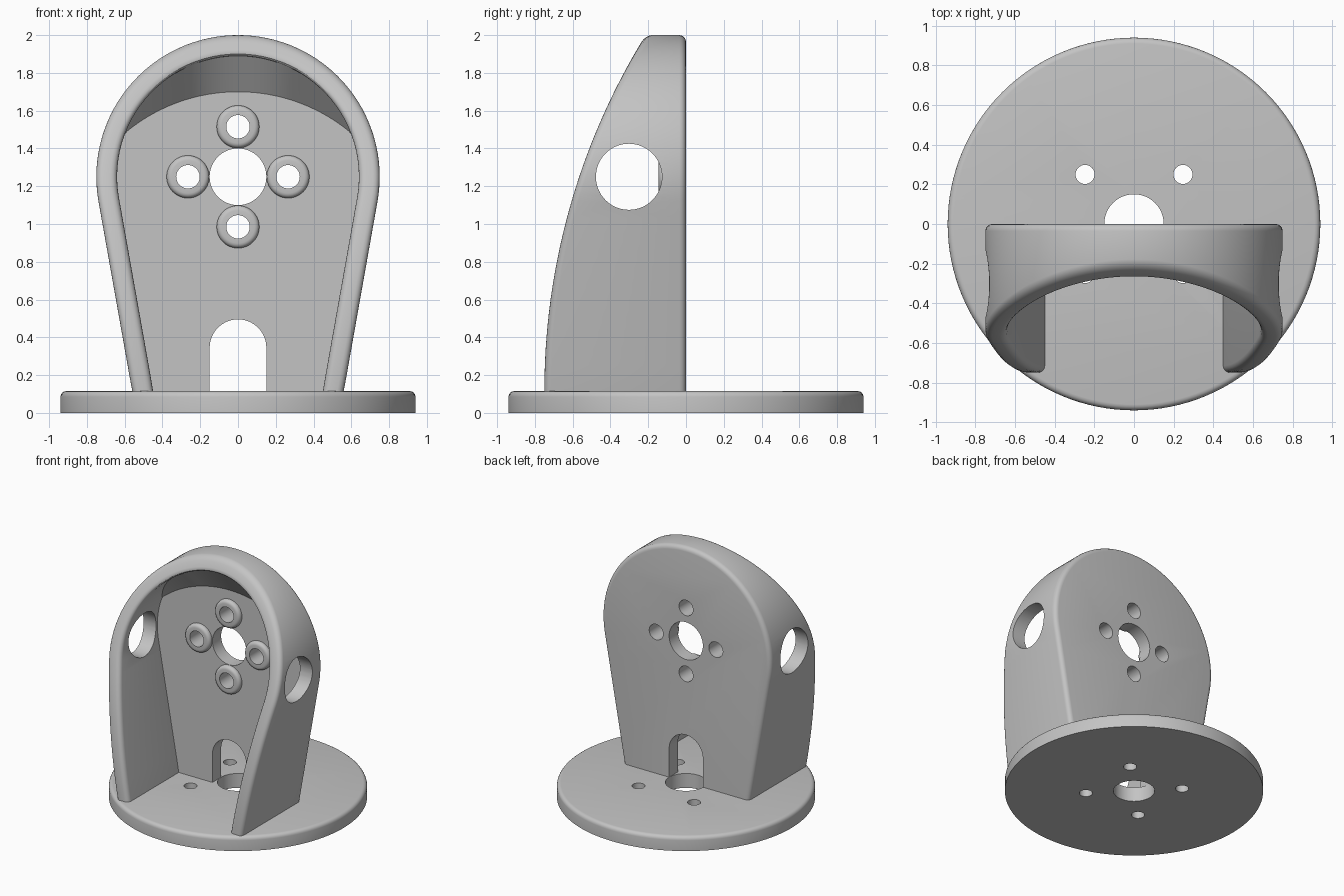
import bpy, bmesh
from math import sin, cos, pi, sqrt, radians
from mathutils import Matrix, Vector

cube = bpy.data.objects.get("Cube")
if cube:
    bpy.data.objects.remove(cube, do_unlink=True)

grey = bpy.data.materials.new("matte_grey")
grey.use_nodes = True
tone = (0.55, 0.55, 0.55, 1)
grey.diffuse_color = tone
grey.node_tree.nodes["Principled BSDF"].inputs["Base Color"].default_value = tone

BASE_TOP = 0.115
PLATE = 0.11      # back plate thickness
WALL = 0.11       # hood wall thickness
ROUND = 0.035     # hood edge rounding
HUB_Z, HUB_R = 1.25, 0.75
STEPS = 4


def make_object(name, bm):
    bmesh.ops.recalc_face_normals(bm, faces=bm.faces)
    mesh = bpy.data.meshes.new(name)
    bm.to_mesh(mesh)
    bm.free()
    mesh.materials.append(grey)
    obj = bpy.data.objects.new(name, mesh)
    bpy.context.collection.objects.link(obj)
    return obj


def disc(name, radius, start, end, axis="Z", rounding=0, centre=(0, 0, 0), segs=64):
    """Cylinder along an axis from start to end, with the end rim rounded."""
    bm = bmesh.new()
    bmesh.ops.create_cone(bm, cap_ends=True, segments=segs, radius1=radius,
                          radius2=radius, depth=abs(end - start))
    if rounding:
        rim = [e for e in bm.edges if all(v.co.z > 0 for v in e.verts)]
        bmesh.ops.bevel(bm, geom=rim, offset=rounding, segments=STEPS,
                        profile=0.5, affect="EDGES")
    direction = {"X": Vector((1, 0, 0)), "Y": Vector((0, 1, 0)), "Z": Vector((0, 0, 1))}[axis]
    aim = direction if end > start else -direction
    turn = Vector((0, 0, 1)).rotation_difference(aim).to_matrix().to_4x4()
    place = Matrix.Translation(Vector(centre) + direction * (start + end) / 2)
    bmesh.ops.transform(bm, matrix=place @ turn, verts=bm.verts)
    return make_object(name, bm)


def cut(target, cutter):
    cutter.hide_render = True
    mod = target.modifiers.new("cut", "BOOLEAN")
    mod.operation, mod.solver, mod.object = "DIFFERENCE", "EXACT", cutter
    bpy.context.view_layer.objects.active = target
    bpy.ops.object.modifier_apply(modifier=mod.name)
    bpy.data.objects.remove(cutter, do_unlink=True)


def smooth(obj):
    bpy.ops.object.select_all(action="DESELECT")
    obj.select_set(True)
    bpy.context.view_layer.objects.active = obj
    bpy.ops.object.shade_smooth_by_angle(angle=radians(30))


# Round base with a central hole and four screw holes
base = disc("base_disc", 0.94, 0, BASE_TOP, rounding=0.03, segs=128)
cut(base, disc("base_bore", 0.15, -0.1, 0.3))
for sx in (-1, 1):
    for sy in (-1, 1):
        cut(base, disc("base_screw", 0.048, -0.1, 0.3,
                       centre=(sx * 0.247, sy * 0.25, 0), segs=32))
smooth(base)


# Hood: a rounded wall section swept along a tapered arch
def front(z):
    """Depth of the curved front rim at a height."""
    rad = 3.58
    return -0.75 + rad - sqrt(rad * rad - (z - BASE_TOP) ** 2)


def arch_path():
    """Points and outward normals from the +x foot over the top to the -x foot."""
    tilt = radians(-10.07)
    normal = Vector((cos(tilt), 0, sin(tilt)))
    along = Vector((-sin(tilt), 0, cos(tilt)))
    touch = Vector((0, 0, HUB_Z)) + normal * HUB_R
    length = (touch.z - 0.08) / along.z
    path = [(touch - along * length * (1 - i / 12), normal) for i in range(12)]
    count = 72
    for i in range(count + 1):
        a = tilt + (pi - 2 * tilt) * i / count
        n = Vector((cos(a), 0, sin(a)))
        path.append((Vector((0, 0, HUB_Z)) + n * HUB_R, n))
    mirror = Vector((-1, 1, 1))
    return path + [(p * mirror, n * mirror) for p, n in reversed(path[:12])]


def section(point, normal):
    """Wall section from the back edge, round the front rim, to the back plate."""
    angles = [k * pi / 2 / STEPS for k in range(STEPS + 1)]
    pts = []

    def add(inset, depth, from_front):
        p = point - normal * inset
        p.y = depth + (front(p.z) if from_front else 0)
        pts.append(p)

    for a in angles:
        add(ROUND * (1 - sin(a)), -ROUND * (1 - cos(a)), False)
    for a in angles:
        add(ROUND * (1 - cos(a)), ROUND * (1 - sin(a)), True)
    for a in angles:
        add(WALL - ROUND * (1 - sin(a)), ROUND * (1 - cos(a)), True)
    # Sloping ceiling between the inner wall and the back plate
    inner = pts[-1]
    ceiling = 0.77 + sqrt(0.93 ** 2 - inner.x ** 2)
    rise = max(0, inner.z - ceiling)
    pts.append(Vector((inner.x, max(-PLATE - rise, inner.y), inner.z)))
    pts.append(Vector((inner.x, -PLATE, min(inner.z, ceiling))))
    return pts


bm = bmesh.new()
rows = [section(p, n) for p, n in arch_path()]
for end_row in (rows[0], rows[-1]):
    for p in end_row:
        p.z = 0.09
rows = [[bm.verts.new(p) for p in row] for row in rows]
for r0, r1 in zip(rows, rows[1:]):
    for j in range(len(r0) - 1):
        bm.faces.new((r0[j], r0[j + 1], r1[j + 1], r1[j]))
bm.faces.new([r[0] for r in rows])
bm.faces.new([r[-1] for r in rows])
bm.faces.new(rows[0] + rows[-1][::-1])
bmesh.ops.remove_doubles(bm, verts=bm.verts, dist=0.0001)
hood = make_object("hood", bm)

# Side openings, plate bore and cable slot
cut(hood, disc("side_bore", 0.175, -1.2, 1.2, "X", centre=(0, -0.302, HUB_Z)))
cut(hood, disc("plate_bore", 0.15, 0.1, -0.2, "Y", centre=(0, 0, HUB_Z)))

bm = bmesh.new()
outline = [Vector((0.15 * cos(i * pi / 32), 0.1, 0.345 + 0.15 * sin(i * pi / 32)))
           for i in range(33)]
outline += [Vector((-0.15, 0.1, -0.1)), Vector((0.15, 0.1, -0.1))]
face = bm.faces.new([bm.verts.new(p) for p in outline])
grown = bmesh.ops.extrude_face_region(bm, geom=[face])["geom"]
bmesh.ops.translate(bm, vec=(0, -0.35, 0),
                    verts=[g for g in grown if isinstance(g, bmesh.types.BMVert)])
cut(hood, make_object("cable_slot", bm))

# Four screw bosses around the plate bore
for label, dx, dz in (("top", 0, 1), ("bottom", 0, -1), ("left", 1, 0), ("right", -1, 0)):
    spot = (dx * 0.265, 0, HUB_Z + dz * 0.265)
    boss = disc(label + "_boss", 0.113, -PLATE + 0.01, -PLATE - 0.035, "Y",
                rounding=0.026, centre=spot, segs=48)
    for part in (hood, boss):
        cut(part, disc("boss_hole", 0.062, 0.1, -0.3, "Y", centre=spot, segs=48))
    smooth(boss)
smooth(hood)
